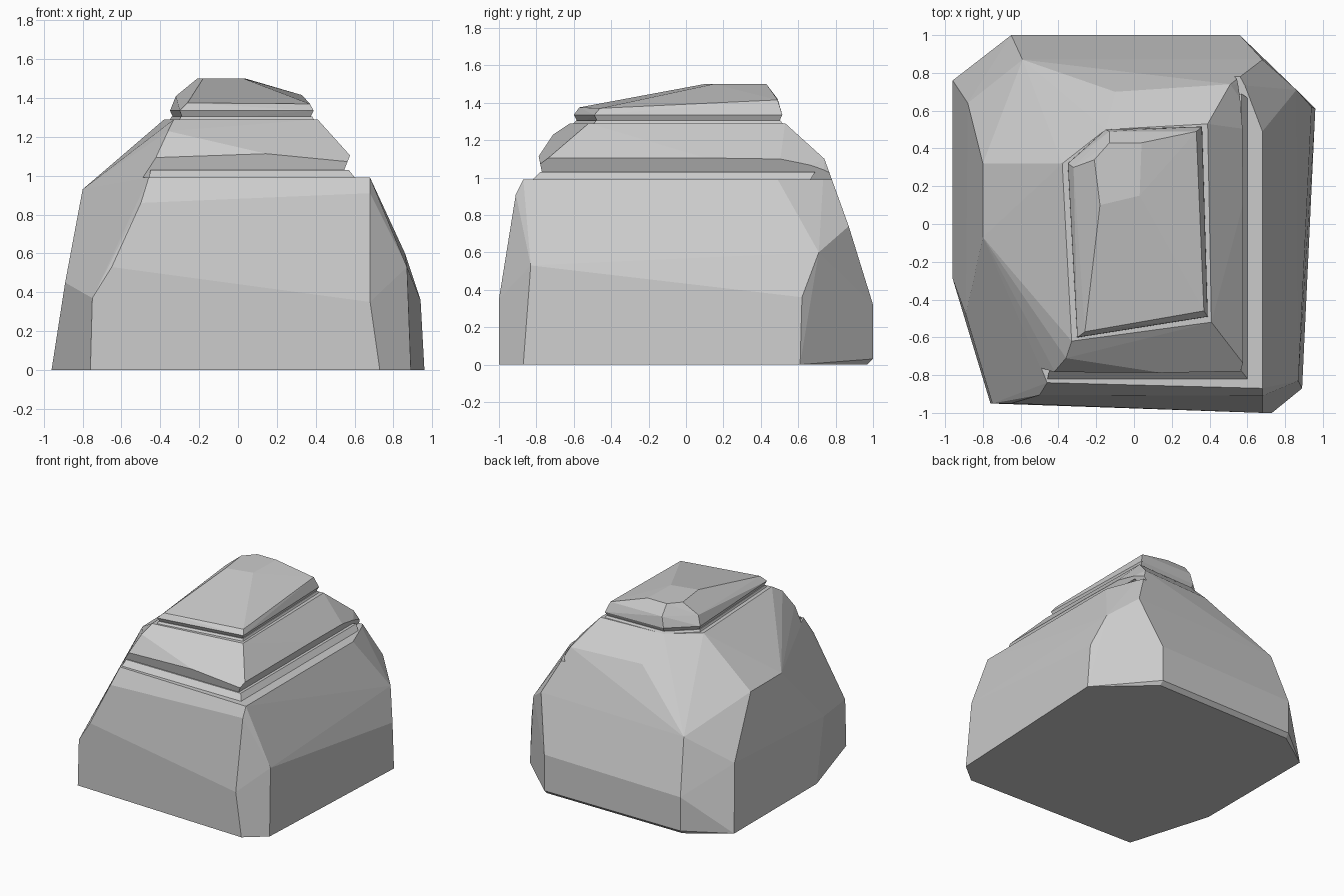
import bpy, bmesh
from math import radians

if "Cube" in bpy.data.objects:
    bpy.data.objects.remove(bpy.data.objects["Cube"])


def rock(name, pts, cuts=()):
    """Convex flat-faced stone; each cut (point, normal) removes the side the normal faces."""
    bm = bmesh.new()
    for p in pts:
        bm.verts.new(p)

    def wrap():
        r = bmesh.ops.convex_hull(bm, input=bm.verts[:])
        junk = {v for v in r["geom_interior"] + r["geom_unused"]
                if isinstance(v, bmesh.types.BMVert)}
        bmesh.ops.delete(bm, geom=[v for v in junk if v.is_valid], context='VERTS')

    wrap()
    for co, no in cuts:
        bmesh.ops.bisect_plane(bm, geom=bm.verts[:] + bm.edges[:] + bm.faces[:],
                               plane_co=co, plane_no=no, clear_outer=True)
        wrap()
    bmesh.ops.dissolve_limit(bm, angle_limit=radians(1.5), verts=bm.verts[:], edges=bm.edges[:])
    bmesh.ops.recalc_face_normals(bm, faces=bm.faces[:])
    me = bpy.data.meshes.new(name)
    bm.to_mesh(me)
    bm.free()
    ob = bpy.data.objects.new(name, me)
    bpy.context.collection.objects.link(ob)
    return ob


def ring(outline, z):
    return [(x, y, z) for x, y in outline]


# Overall boulder form shared by the two lower tiers
foot = [(-.76, -.95), (.73, -1), (.89, -.87), (.96, .61), (.56, .97),
        (-.65, .97), (-.96, .76), (-.96, -.29)]
body = ring(foot, 0) + [
    # front and right shoulders
    (-.75, -.95, .37), (-.65, -.95, .53), (.68, -1, .35), (-.5, -.905, .86),
    (.68, -.91, .91), (-.46, -.84, .99), (.68, -.87, .99), (.87, -.83, .53),
    (.94, .62, .36), (.86, .71, .60), (.68, .49, .99), (.68, .87, .74),
    # back and left slopes
    (.56, 1, .03), (-.65, 1, .03), (.56, 1, .32), (-.65, 1, .3), (-.59, .87, .72),
    (-.1, .7, 1.11), (.51, .74, 1.1), (-.88, .64, .5), (-.8, .32, .93),
    (-.8, -.07, .93), (-.89, -.48, .45),
    # upper shoulder
    (-.42, -.78, 1.1), (-.40, -.65, 1.2), (-.36, -.71, 1.23),
    (-.33, -.62, 1.29), (.41, -.52, 1.29), (.39, .53, 1.29),
    (-.15, .5, 1.29), (-.38, .32, 1.29)]

rock("base_tier", body, [((0, 0, .99), (0, 0, 1))])
rock("middle_tier", body, [((0, 0, .985), (0, 0, -1)),
                           ((0, -.785, 1.1), (0, -1, -.2)),
                           ((.575, 0, 1.1), (1, 0, -.4))])

# Sloped ledge in the groove between the tiers
rock("groove_ledge", [(-.46, -.83, .98), (.61, -.83, .98), (.61, .66, .98), (.2, .5, .98),
                      (-.45, -.78, 1.03), (.57, -.78, 1.03), (.57, .69, 1.03), (.2, .5, 1.03)])

# Cap stone with undercut lower edge
rim = [(-.35, .32), (-.15, .5), (.36, .515), (.39, -.49), (-.30, -.6)]
rock("cap_stone", ring(rim, 1.335) + ring([(x * .93 , y * .95) for x, y in rim], 1.28) + [
    (-.32, .3, 1.41), (-.13, .49, 1.42), (.33, .49, 1.415),
    (.37, -.46, 1.37), (-.26, -.57, 1.375),
    (-.21, .34, 1.5), (-.13, .43, 1.5), (.04, .43, 1.5), (.03, .15, 1.5), (-.18, .1, 1.5)])
rock("cap_seat", ring([(x * 1.03, y * 1.03) for x, y in rim], 1.27)
     + ring([(x * .98, y * .98) for x, y in rim], 1.305))
